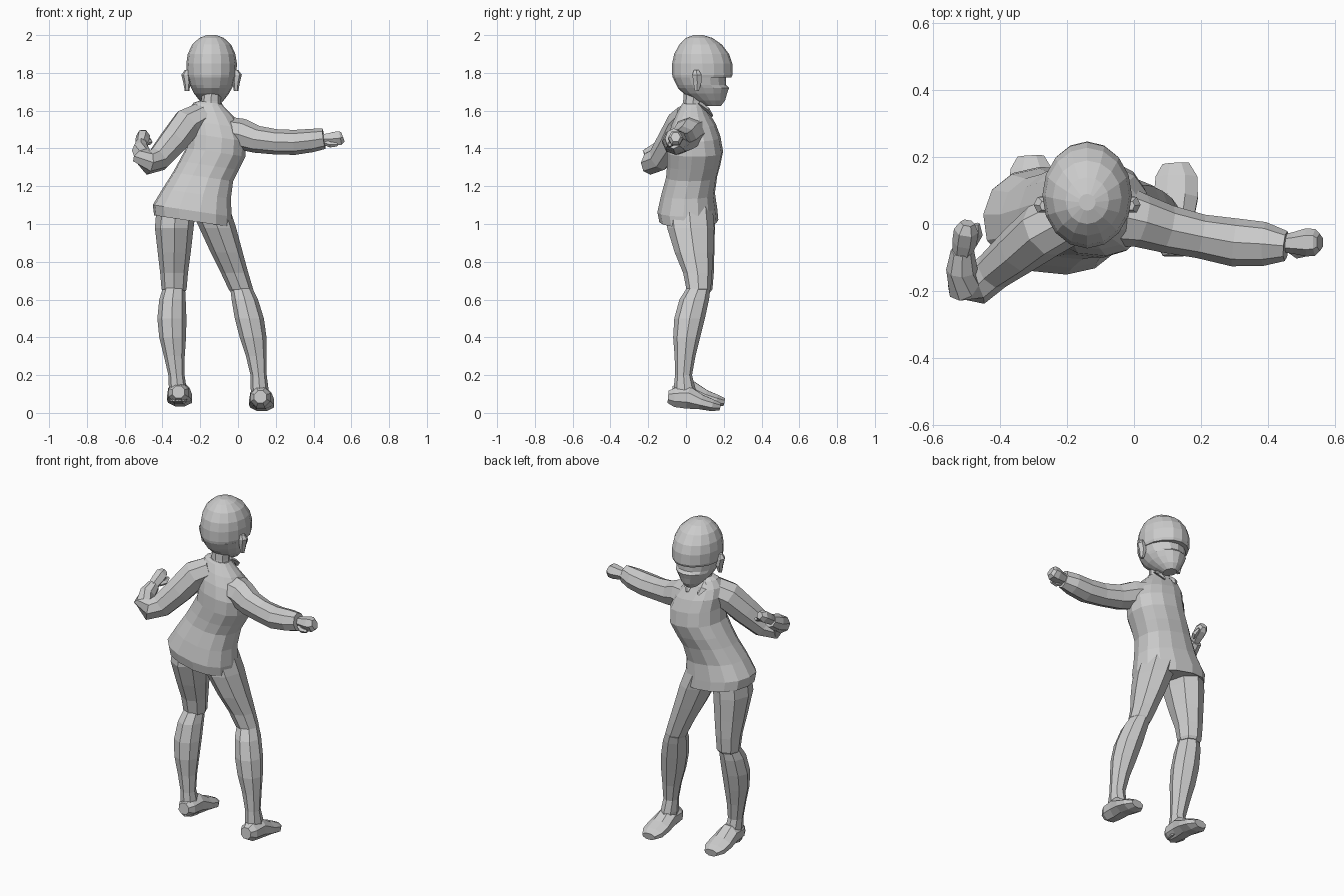
import bpy, bmesh, math
from mathutils import Vector


def skin(name, rings, cap=True):
    """Bridge equal-sized rings of points into a flat-shaded closed mesh."""
    bm = bmesh.new()
    vs = [[bm.verts.new(p) for p in r] for r in rings]
    n = len(rings[0])
    for a, b in zip(vs, vs[1:]):
        for i in range(n):
            j = (i + 1) % n
            bm.faces.new((a[i], a[j], b[j], b[i]))
    if cap:
        bm.faces.new(vs[0][::-1])
        bm.faces.new(vs[-1])
    bmesh.ops.recalc_face_normals(bm, faces=bm.faces)
    me = bpy.data.meshes.new(name)
    bm.to_mesh(me)
    bm.free()
    ob = bpy.data.objects.new(name, me)
    bpy.context.collection.objects.link(ob)
    return ob


def stack(name, rows, n=8, slope=0.0, yaw=0.0, power=1.0):
    """Near-horizontal rings; rows are (z, x0, x1, y0, y1)."""
    rings = []
    for z, x0, x1, y0, y1 in rows:
        cx, cy, rx, ry = (x0 + x1) / 2, (y0 + y1) / 2, (x1 - x0) / 2, (y1 - y0) / 2
        ring = []
        for i in range(n):
            a = math.tau * i / n
            c, s = math.cos(a), math.sin(a)
            dx = rx * math.copysign(abs(c) ** power, c)
            dy = ry * math.copysign(abs(s) ** power, s)
            px = dx * math.cos(yaw) - dy * math.sin(yaw)
            py = dx * math.sin(yaw) + dy * math.cos(yaw)
            ring.append((cx + px, cy + py, z + slope * px))
        rings.append(ring)
    return skin(name, rings)


def tube(name, rows, n=8, phase=0.0):
    """Rings across a path; rows are (x, y, z, side radius, up radius)."""
    pts = [Vector(r[:3]) for r in rows]
    rings = []
    for k, r in enumerate(rows):
        t = (pts[min(k + 1, len(pts) - 1)] - pts[max(k - 1, 0)]).normalized()
        u = t.cross(Vector((0, 0, 1))).normalized()
        v = u.cross(t)
        rings.append([pts[k] + u * r[3] * math.cos(a) + v * r[4] * math.sin(a)
                      for a in (math.tau * i / n + phase for i in range(n))])
    return skin(name, rings)


# Head: skull, stepped brow, recessed eyes and chin
stack("head", [
    (2.0, -.165, -.115, .04, .09), (1.985, -.205, -.075, .0, .14),
    (1.95, -.243, -.037, -.035, .19), (1.90, -.266, -.014, -.063, .228),
    (1.85, -.274, -.006, -.073, .245), (1.79, -.272, -.008, -.073, .247),
    (1.775, -.268, -.012, -.07, .24), (1.775, -.265, -.015, -.069, .213),
    (1.735, -.255, -.025, -.05, .213), (1.72, -.248, -.032, -.043, .228),
    (1.69, -.232, -.048, -.012, .217), (1.655, -.205, -.075, .04, .207),
    (1.625, -.175, -.105, .1, .185)], n=16)

# Ears
for name, x, s in (("left_ear", -.27, -1), ("right_ear", -.01, 1)):
    stack(name, [(1.705, x - .012, x + .012, .045, .07),
                 (1.75, x - .02, x + .02, .035, .085),
                 (1.79, x - .024 + s * .006, x + .024 + s * .006, .03, .085),
                 (1.815, x - .012, x + .012, .04, .07)], n=6)

# Neck
stack("neck", [(1.58, -.205, -.085, -.03, .1), (1.65, -.195, -.09, -.015, .09),
               (1.72, -.19, -.09, -.01, .11)], n=8)

# Shirt, leaning sideways with a flared hem
stack("shirt", [
    (1.018, -.435, -.05, -.125, .16), (1.015, -.445, -.035, -.14, .17),
    (1.07, -.452, -.032, -.15, .165), (1.16, -.40, -.037, -.13, .152),
    (1.25, -.345, -.025, -.105, .165), (1.31, -.312, .005, -.1, .182),
    (1.38, -.275, .04, -.1, .196), (1.46, -.27, .045, -.095, .182),
    (1.53, -.275, .02, -.075, .155), (1.585, -.265, -.02, -.05, .12),
    (1.63, -.235, -.07, -.025, .095), (1.643, -.205, -.085, -.015, .085)],
    n=14, slope=-.15, yaw=-.1, power=.88)

# Collar points under the chin
for name, x, s in (("left_collar", -.18, -1), ("right_collar", -.105, 1)):
    tube(name, [(x, .07, 1.64, .02, .012), (x + s * .01, .115, 1.605, .028, .012),
                (x, .14, 1.57, .008, .006)], n=4)

# Sleeves: one bent up at the elbow, one stretched out
tube("left_sleeve", [
    (-.19, .02, 1.57, .08, .075), (-.27, -.02, 1.53, .085, .085),
    (-.34, -.075, 1.44, .075, .08), (-.42, -.14, 1.345, .06, .07),
    (-.475, -.185, 1.325, .06, .065), (-.51, -.185, 1.36, .052, .055),
    (-.515, -.135, 1.39, .047, .05), (-.513, -.08, 1.42, .035, .038)])
tube("right_sleeve", [
    (-.07, .03, 1.49, .1, .08), (.02, .01, 1.475, .08, .083),
    (.1, -.015, 1.448, .072, .072), (.2, -.037, 1.435, .066, .067),
    (.3, -.055, 1.432, .072, .066), (.39, -.06, 1.442, .066, .062),
    (.455, -.066, 1.452, .045, .055)])

# Fists and thumbs
tube("left_hand", [(-.515, -.1, 1.415, .027, .027), (-.507, -.055, 1.445, .037, .035),
                   (-.502, -.02, 1.468, .037, .037), (-.498, .003, 1.48, .022, .022)], n=6)
tube("left_thumb", [(-.485, -.06, 1.43, .015, .015), (-.468, -.03, 1.435, .016, .016),
                    (-.47, .0, 1.45, .009, .009)], n=5)
tube("right_hand", [(.44, -.058, 1.45, .026, .028), (.475, -.057, 1.45, .032, .034),
                    (.515, -.055, 1.452, .042, .042), (.542, -.055, 1.455, .04, .042),
                    (.556, -.055, 1.46, .026, .03)], n=6)
tube("right_thumb", [(.465, -.07, 1.43, .015, .015), (.49, -.088, 1.42, .016, .016),
                     (.525, -.085, 1.42, .01, .01)], n=5)

# Thighs ending in a small cuff at the knee
stack("left_thigh", [
    (1.1, -.43, -.22, -.09, .15), (.98, -.44, -.235, -.1, .153),
    (.85, -.425, -.25, -.055, .15), (.74, -.412, -.265, -.012, .147),
    (.655, -.405, -.272, .005, .14), (.64, -.395, -.28, .015, .13)])
stack("right_thigh", [
    (1.1, -.26, -.05, -.11, .14), (.98, -.205, -.01, -.1, .15),
    (.85, -.145, .025, -.06, .145), (.74, -.09, .055, -.015, .138),
    (.655, -.05, .08, .002, .132), (.64, -.04, .075, .01, .122)])

# Lower legs with full calves
calf = [(.67, .057, .01, .13), (.6, .07, -.035, .122), (.5, .077, -.062, .1),
        (.4, .071, -.068, .075), (.3, .055, -.06, .05), (.2, .043, -.058, .032),
        (.13, .047, -.065, .05), (.06, .045, -.065, .06)]
left_x = [-.338, -.347, -.35, -.346, -.337, -.326, -.319, -.315]
right_x = [.015, .036, .06, .08, .097, .109, .114, .118]
for name, xs in (("left_lower_leg", left_x), ("right_lower_leg", right_x)):
    stack(name, [(z, x - r, x + r, y0, y1) for x, (z, r, y0, y1) in zip(xs, calf)])

# Feet, toes pointing to +y
foot = [(0, -.085, .088, .035, .035), (0, -.05, .085, .055, .055),
        (.002, .02, .085, .06, .065), (.006, .09, .06, .07, .042),
        (.008, .15, .043, .066, .034), (.006, .19, .036, .042, .022)]
for name, x, dy, dz in (("left_foot", -.315, .012, .022), ("right_foot", .119, -.01, -.003)):
    tube(name, [(x + dx, y + dy, z + dz, r * 1.02, h) for dx, y, z, r, h in foot],
         n=8, phase=math.pi / 8)
